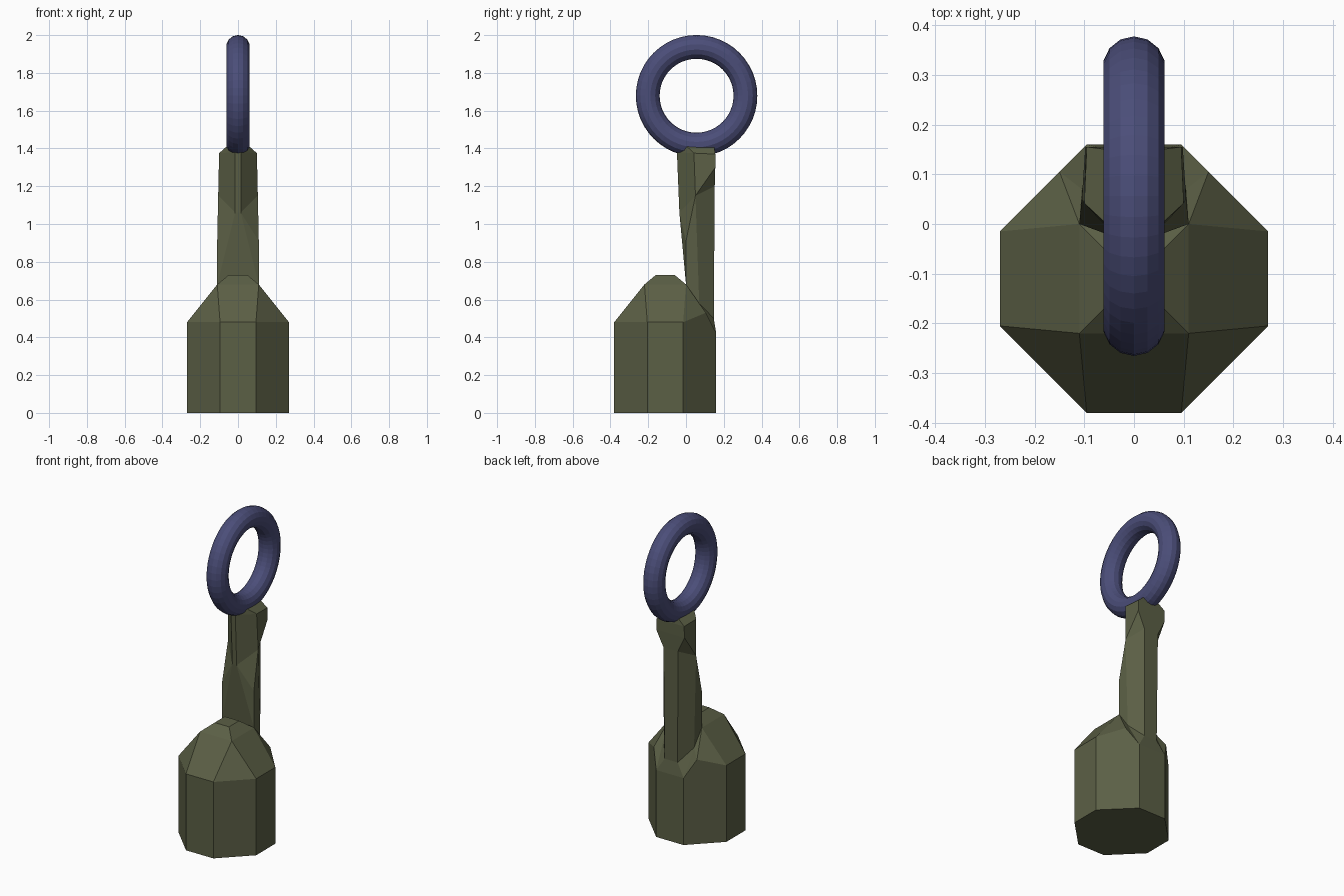
import bpy, bmesh, math

if "Cube" in bpy.data.objects:
    bpy.data.objects.remove(bpy.data.objects["Cube"])


def paint(obj, name, color):
    mat = bpy.data.materials.new(name)
    mat.diffuse_color = color
    mat.use_nodes = True
    mat.node_tree.nodes["Principled BSDF"].inputs["Base Color"].default_value = mat.diffuse_color
    obj.data.materials.append(mat)


# Right-hand half of the weight and its post; the left half is mirrored
P = {
    # octagonal base and rim
    "bf": (.095, -.38, 0), "b1": (.27, -.205, 0), "b2": (.27, -.015, 0), "bb": (.095, .16, 0),
    "rf": (.095, -.38, .48), "r1": (.27, -.205, .48), "r2": (.27, -.015, .48),
    "k": (.15, .105, .53), "rb": (.095, .16, .42),
    # dome shoulder and top
    "df": (.11, -.22, .68), "db": (.11, 0, .68), "tf": (.05, -.16, .73), "tb": (.05, -.06, .73),
    # post shaft
    "sb": (.105, .07, .58), "hb": (.045, .147, .50), "w": (.11, 0, .91),
    "sm": (.105, .05, 1.15), "nk": (.05, .152, 1.2),
    # post head
    "rl": (.015, -.035, 1.06), "rt": (.015, -.048, 1.38), "st": (.1, .042, 1.375),
    "fl": (.098, .155, 1.3), "fb": (.095, .155, 1.37), "cf": (.055, 0, 1.415), "cb": (.055, .15, 1.405),
}
SIDE = """bf b1 b2 bb|bf b1 r1 rf|b1 b2 r2 r1|b2 bb rb k r2|rf r1 df|r1 r2 db df|r2 k db|
df db tb tf|k sb db|k rb sb|rb hb sb|db sb sm w|sb hb nk sm|nk fl sm|db w rl|w sm rl|
sm st rt rl|sm fl fb st|st fb cb cf|rt st cf"""
# Loop of points bridged straight across the middle
CENTRE = "bf rf df tf tb db rl rt cf cb fb fl nk hb rb bb".split()

bm = bmesh.new()
R = {n: bm.verts.new(p) for n, p in P.items()}
L = {n: bm.verts.new((-x, y, z)) for n, (x, y, z) in P.items()}
for face in SIDE.split("|"):
    names = face.split()
    bm.faces.new([R[n] for n in names])
    bm.faces.new([L[n] for n in reversed(names)])
for a, b in zip(CENTRE, CENTRE[1:] + CENTRE[:1]):
    bm.faces.new((R[a], R[b], L[b], L[a]))
bmesh.ops.recalc_face_normals(bm, faces=bm.faces)
mesh = bpy.data.meshes.new("weight_and_post")
bm.to_mesh(mesh)
bm.free()
weight = bpy.data.objects.new("weight_and_post", mesh)
bpy.context.collection.objects.link(weight)
paint(weight, "olive", (.105, .115, .06, 1))

# Hanging ring on top of the post
bpy.ops.mesh.primitive_torus_add(
    major_segments=48, minor_segments=14, major_radius=.2585, minor_radius=.063,
    location=(0, .056, 1.679), rotation=(0, math.pi / 2, 0))
ring = bpy.context.object
ring.name = "ring"
paint(ring, "slate_blue", (.07, .075, .19, 1))
